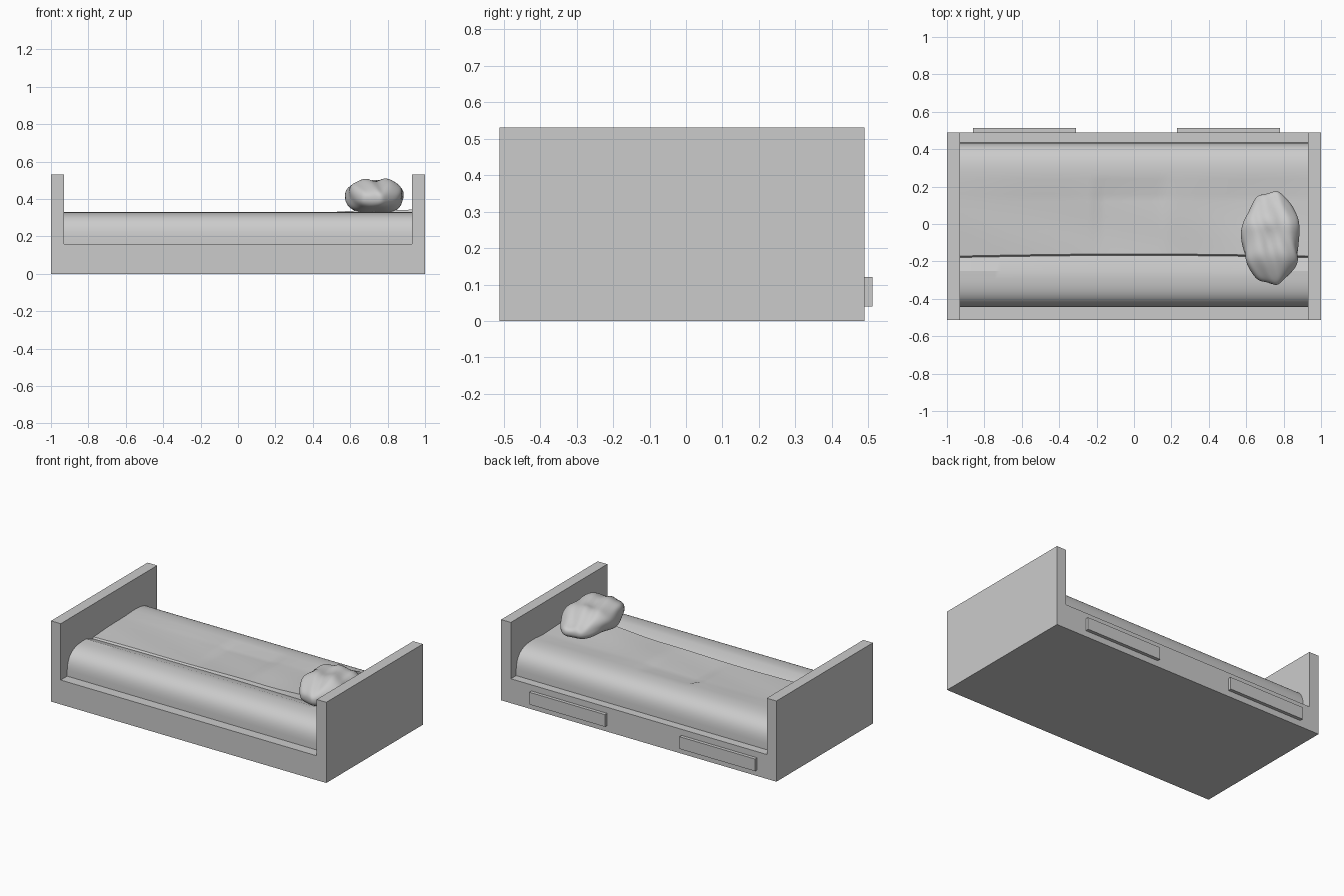
import bpy, bmesh, math
from mathutils import Vector

if "Cube" in bpy.data.objects:
    bpy.data.objects.remove(bpy.data.objects["Cube"])

mat = bpy.data.materials.new("light grey")
mat.diffuse_color = (0.6, 0.6, 0.6, 1)
mat.use_nodes = True
mat.node_tree.nodes["Principled BSDF"].inputs["Base Color"].default_value = mat.diffuse_color


def finish(bm, name, smooth=None):
    bmesh.ops.recalc_face_normals(bm, faces=bm.faces)
    me = bpy.data.meshes.new(name)
    bm.to_mesh(me)
    bm.free()
    ob = bpy.data.objects.new(name, me)
    bpy.context.collection.objects.link(ob)
    me.materials.append(mat)
    if smooth:
        bpy.ops.object.select_all(action='DESELECT')
        ob.select_set(True)
        bpy.context.view_layer.objects.active = ob
        bpy.ops.object.shade_smooth_by_angle(angle=math.radians(smooth))
    return ob


def box(name, lo, hi):
    bm = bmesh.new()
    bmesh.ops.create_cube(bm, size=1)
    for v in bm.verts:
        v.co = Vector([(a + b) / 2 + c * (b - a) for a, b, c in zip(lo, hi, v.co)])
    return finish(bm, name)


def ramp(a, b, t):
    t = max(0, min(1, (t - a) / (b - a)))
    return t * t * (3 - 2 * t)


# Frame: one low U-shaped outline with a tall board at each end
F, B = -0.512, 0.49
outline = [(-1, 0), (1, 0), (1, 0.53), (0.93, 0.53), (0.93, 0.16),
           (-0.93, 0.16), (-0.93, 0.53), (-1, 0.53)]
bm = bmesh.new()
face = bm.faces.new([bm.verts.new((x, F, z)) for x, z in outline])
ext = bmesh.ops.extrude_face_region(bm, geom=[face], use_keep_orig=True)
for v in ext["geom"]:
    if isinstance(v, bmesh.types.BMVert):
        v.co.y = B
finish(bm, "bed_frame")

# Drawer fronts on the back side
for i, x in enumerate((-0.86, 0.23)):
    box("drawer_front_%d" % (i + 1), (x, 0.485, 0.04), (x + 0.55, 0.512, 0.12))


# Mattress: rounded long sides, sunken and slightly rumpled top
def section(x):
    arc = [(math.cos(k * math.pi / 28) ** (2 / 3), math.sin(k * math.pi / 28) ** (2 / 3))
           for k in range(15)]
    pts = [(-0.25 - 0.195 * c, 0.16 + 0.17 * s) for c, s in arc]
    edge = -0.172 + 0.012 * math.cos(1.6 * x)
    lift = 0.022 * ramp(0.3, 0.72, x)
    sheet = 0.314 + 0.006 * ramp(-0.6, 0.2, x) + lift
    sheet += 0.002 * math.sin(7 * x)
    inner = 0.322 + 0.003 * math.sin(6 * x + 1)
    inner -= 0.012 * ramp(-0.22, -0.18, x) * (1 - ramp(0.14, 0.2, x))
    pts += [(edge - 0.008, 0.304), (edge, sheet)]
    for k in range(1, 8):
        t = k / 8
        y = edge + (0.16 - edge) * t
        z = sheet + (inner - sheet) * t
        z += 0.003 * math.sin(math.pi * t) * math.sin(5 * x + 9 * y)
        pts.append((y, z))
    pts += [(0.16, inner), (0.24, 0.33)]
    pts += [(0.24 + 0.195 * c, 0.16 + 0.17 * s) for c, s in reversed(arc[:-1])]
    return pts


bm = bmesh.new()
N = 60
rows = [[bm.verts.new((x, y, z)) for y, z in section(x)]
        for x in (-0.93 + 1.86 * i / N for i in range(N + 1))]
for a, b in zip(rows, rows[1:]):
    for j in range(len(a) - 1):
        bm.faces.new((a[j], a[j + 1], b[j + 1], b[j]))
    bm.faces.new((a[-1], a[0], b[0], b[-1]))
bm.faces.new(rows[0])
bm.faces.new(rows[-1])
finish(bm, "mattress", 20)

# Pillow: rounded lumpy block, thinner towards the back end
bm = bmesh.new()
bmesh.ops.create_icosphere(bm, subdivisions=5, radius=1)


def soft(c, p):
    return math.copysign(abs(c) ** p, c)


for v in bm.verts:
    x, y, z = soft(v.co.x, 0.75), soft(v.co.y, 0.72), soft(v.co.z, 0.85)
    lump = 1 + 0.05 * math.sin(5 * x + 4 * y) + 0.04 * math.sin(7 * y - 3 * z + 1)
    wide = 0.15 - 0.035 * ramp(0.4, 1, abs(y))
    high = 0.088 - 0.028 * ramp(0.2, 0.9, y) - 0.012 * ramp(0.3, 1, -y)
    px = 0.735 + wide * x * lump
    py = -0.075 + 0.245 * y * (1 + 0.03 * math.sin(6 * x))
    pz = 0.328 + high * (1 + z * lump)
    pz -= 0.012 * math.exp(-((x - 0.1) ** 2 + (y - 0.1) ** 2) / 0.1) * max(z, 0)
    pz += 0.006 * math.sin(9 * x + 5 * y) * max(z, 0)
    v.co = (px, py, max(pz, 0.326))
finish(bm, "pillow", 60)
